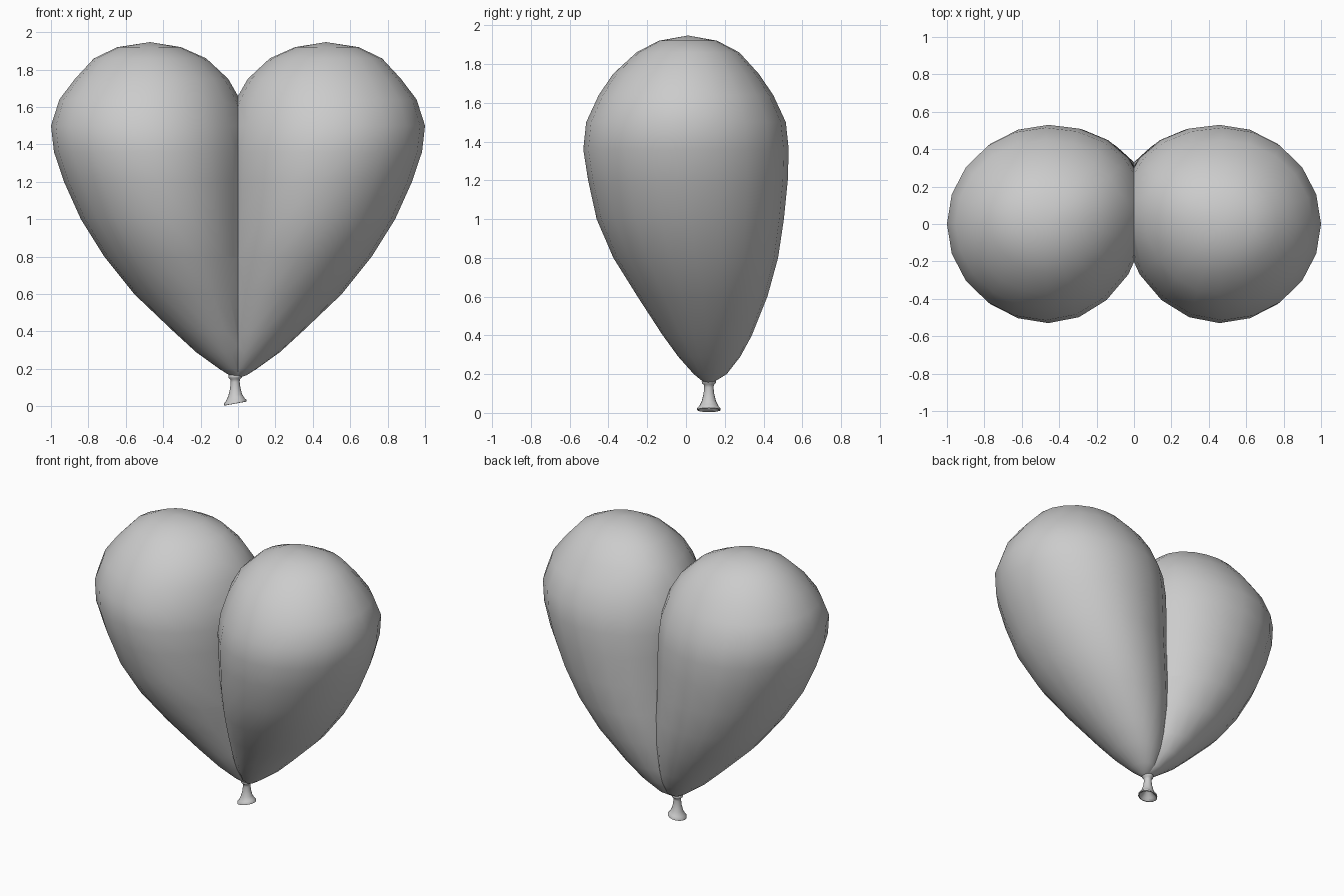
import bpy, bmesh, math

if "Cube" in bpy.data.objects:
    bpy.data.objects.remove(bpy.data.objects["Cube"])

SEG = 20


def loft(name, rings, seg):
    """Skin closed rings; a ring holding a single point becomes a fan tip."""
    bm = bmesh.new()
    loops = [[bm.verts.new(p) for p in ring] for ring in rings]
    for a, b in zip(loops, loops[1:]):
        for i in range(seg):
            j = (i + 1) % seg
            if len(a) == 1:
                bm.faces.new((a[0], b[j], b[i]))
            elif len(b) == 1:
                bm.faces.new((a[i], a[j], b[0]))
            else:
                bm.faces.new((a[i], a[j], b[j], b[i]))
    bmesh.ops.recalc_face_normals(bm, faces=bm.faces)
    return name, bm


def finish(name, bm, angle):
    mesh = bpy.data.meshes.new(name)
    bm.to_mesh(mesh)
    bm.free()
    obj = bpy.data.objects.new(name, mesh)
    bpy.context.collection.objects.link(obj)
    bpy.ops.object.select_all(action='DESELECT')
    obj.select_set(True)
    bpy.context.view_layer.objects.active = obj
    bpy.ops.object.shade_smooth_by_angle(angle=math.radians(angle))
    return obj


# Lobe cross-sections: z, centre x, half width, centre y, half depth
sections = [
    (0.165, 0.01, 0.035, 0.118, 0.035),
    (0.20, 0.03, 0.07, 0.125, 0.085),
    (0.29, 0.08, 0.145, 0.12, 0.16),
    (0.40, 0.135, 0.21, 0.11, 0.23),
    (0.60, 0.235, 0.32, 0.085, 0.335),
    (0.80, 0.32, 0.395, 0.05, 0.425),
    (1.00, 0.385, 0.455, 0.022, 0.483),
    (1.20, 0.43, 0.50, 0.01, 0.515),
    (1.36, 0.457, 0.527, 0.0, 0.53),
    (1.50, 0.473, 0.527, 0.0, 0.515),
    (1.64, 0.472, 0.483, 0.0, 0.45),
    (1.75, 0.462, 0.41, 0.0, 0.375),
    (1.86, 0.47, 0.30, 0.01, 0.265),
    (1.92, 0.475, 0.17, 0.01, 0.15),
]


def lobe_ring(z, cx, a, cy, b):
    pts = []
    for i in range(SEG):
        t = 2 * math.pi * i / SEG
        c = math.cos(t)
        # the inner shoulder leans towards the back
        lean = 0.12 * a * min(0, c) ** 2
        pts.append((cx + a * c, cy + b * math.sin(t) + lean, z))
    return pts


# Heart balloon: one lobe cut at the centre plane, then mirrored
rings = [[(0.0, 0.116, 0.152)]] + [lobe_ring(*s) for s in sections] + [[(0.47, 0.01, 1.947)]]
name, bm = loft("heart_balloon", rings, SEG)
bmesh.ops.bisect_plane(bm, geom=bm.verts[:] + bm.edges[:] + bm.faces[:],
                       plane_co=(0, 0, 0), plane_no=(1, 0, 0), clear_inner=True)
balloon = finish(name, bm, 60)
mirror = balloon.modifiers.new("mirror", 'MIRROR')
mirror.use_mirror_merge = False

# Tied neck with a flared, slightly tilted, hollow mouth
profile = [(0.03, 0.172), (0.037, 0.163), (0.035, 0.152), (0.026, 0.145), (0.024, 0.13),
           (0.028, 0.095), (0.037, 0.06), (0.050, 0.035), (0.060, 0.025), (0.061, 0.015),
           (0.055, 0.014), (0.040, 0.028), (0.022, 0.055)]


def neck_ring(r, z):
    pts = []
    for i in range(16):
        t = 2 * math.pi * i / 16
        x = r * math.cos(t)
        tilt = 0.2 * x * (1 - z / 0.175)
        pts.append((x - 0.015, 0.118 + r * math.sin(t), z + tilt))
    return pts


rings = [[(-0.015, 0.118, 0.176)]] + [neck_ring(*p) for p in profile] + [[(-0.015, 0.118, 0.065)]]
name, bm = loft("tied_neck", rings, 16)
finish(name, bm, 50)
